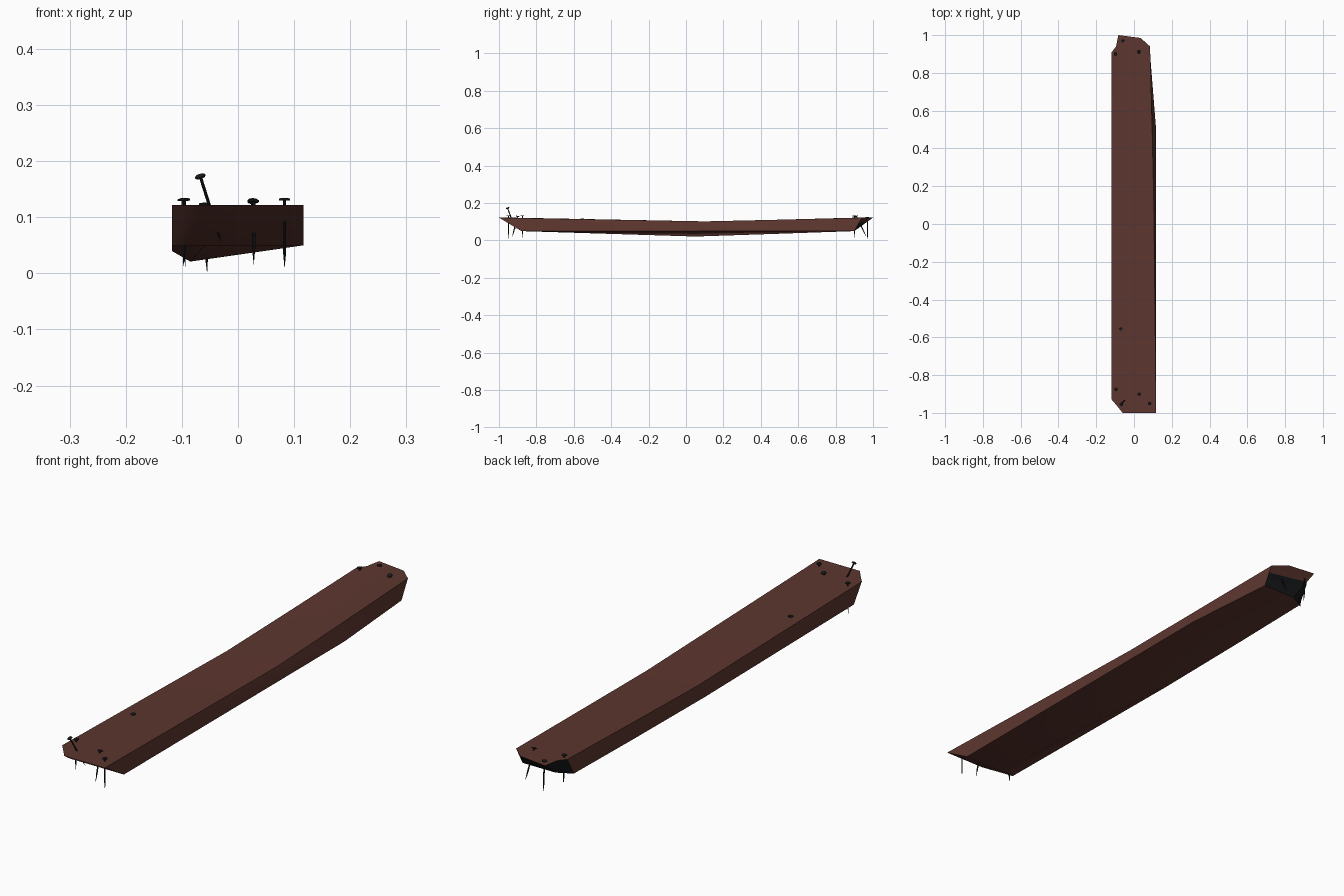
import bpy, bmesh, math
from mathutils import Vector

if "Cube" in bpy.data.objects:
    bpy.data.objects.remove(bpy.data.objects["Cube"])


def material(name, rgb):
    m = bpy.data.materials.new(name)
    m.diffuse_color = (*rgb, 1)
    m.use_nodes = True
    m.node_tree.nodes["Principled BSDF"].inputs["Base Color"].default_value = m.diffuse_color
    return m


wood = material("red_brown_wood", (0.11, 0.037, 0.028))
dark = material("black_iron", (0.009, 0.010, 0.011))


def finish(bm, name, mats, angle=35):
    bmesh.ops.recalc_face_normals(bm, faces=bm.faces[:])
    me = bpy.data.meshes.new(name)
    bm.to_mesh(me)
    bm.free()
    ob = bpy.data.objects.new(name, me)
    bpy.context.collection.objects.link(ob)
    for m in mats:
        me.materials.append(m)
    bpy.context.view_layer.objects.active = ob
    ob.select_set(True)
    bpy.ops.object.shade_smooth_by_angle(angle=math.radians(angle))
    ob.select_set(False)
    return ob


# Sagging plank: rings of 8 points, four to five along the top, three beneath
rings = [
    [(-.118, -.93, .122), (-.095, -.957, .122), (-.06, -1, .122), (.04, -1, .122),
     (.117, -1, .122), (.117, -.88, .05), (-.06, -.88, .05), (-.118, -.88, .05)],
    [(-.118, .1, .102), (-.09, .1, .102), (-.06, .1, .102), (.04, .1, .102),
     (.105, .1, .102), (.117, .05, .05), (-.085, .05, .021), (-.118, .05, .04)],
    [(-.118, .5, .111), (-.09, .5, .111), (-.065, .5, .111), (.04, .5, .111),
     (.096, .5, .111), (.117, .5, .05), (-.075, .5, .036), (-.118, .5, .044)],
    [(-.118, .91, .122), (-.095, .94, .122), (-.083, 1, .122), (.035, .985, .122),
     (.085, .94, .122), (.085, .9, .05), (-.06, .9, .05), (-.118, .87, .05)],
]
bm = bmesh.new()
vs = [[bm.verts.new(p) for p in r] for r in rings]
for a, b in zip(vs, vs[1:]):
    for i in range(8):
        j = (i + 1) % 8
        bm.faces.new((a[i], a[j], b[j], b[i]))
# front undercut end
f = vs[0]
bm.faces.new((f[2], f[3], f[4], f[5], f[6]))
bm.faces.new((f[0], f[1], f[2], f[6], f[7]))
# back undercut end: dark below and on the clipped corner
k = vs[-1]
mid_l = bm.verts.new(k[2].co.lerp(k[6].co, .35))
mid_r = bm.verts.new(k[4].co.lerp(k[5].co, .35))
bm.faces.new((k[2], k[3], k[4], mid_r, mid_l))
for poly in ((mid_l, mid_r, k[5], k[6]), (k[0], k[1], k[2], mid_l, k[6], k[7])):
    bm.faces.new(poly).material_index = 1
finish(bm, "plank", [wood, dark])


# Nails: flat head, thin shaft, pointed tip
def nail(name, head, tip):
    head, tip = Vector(head), Vector(tip)
    axis = head - tip
    length = axis.length
    rot = axis.to_track_quat('Z', 'Y')
    profile = [(-length + .03, .0028), (-.004, .0028), (-.004, .0095),
               (-.001, .0095), (0, .007)]
    n = 8
    bm = bmesh.new()
    loops = [[bm.verts.new(head + rot @ Vector((r * math.cos(2 * math.pi * i / n),
                                                r * math.sin(2 * math.pi * i / n), z)))
              for i in range(n)] for z, r in profile]
    for a, b in zip(loops, loops[1:]):
        for i in range(n):
            j = (i + 1) % n
            bm.faces.new((a[i], a[j], b[j], b[i]))
    bm.faces.new(loops[-1])
    point = bm.verts.new(tip)
    for i in range(n):
        bm.faces.new((point, loops[0][(i + 1) % n], loops[0][i]))
    finish(bm, name, [dark])


nails = [
    ((-.095, -.875, .134), (-.097, -.875, .010)),
    ((-.068, -.955, .175), (-.030, -.910, .055)),
    ((.028, -.900, .131), (.028, -.930, .015)),
    ((.083, -.950, .134), (.083, -.950, .008)),
    ((-.070, -.555, .118), (-.070, -.555, .060)),
    ((-.098, .900, .133), (-.094, .900, .012)),
    ((-.060, .970, .126), (-.055, .970, .000)),
    ((.026, .910, .131), (.028, .965, .018)),
]
for i, (h, t) in enumerate(nails):
    nail(f"nail_{i + 1}", h, t)
